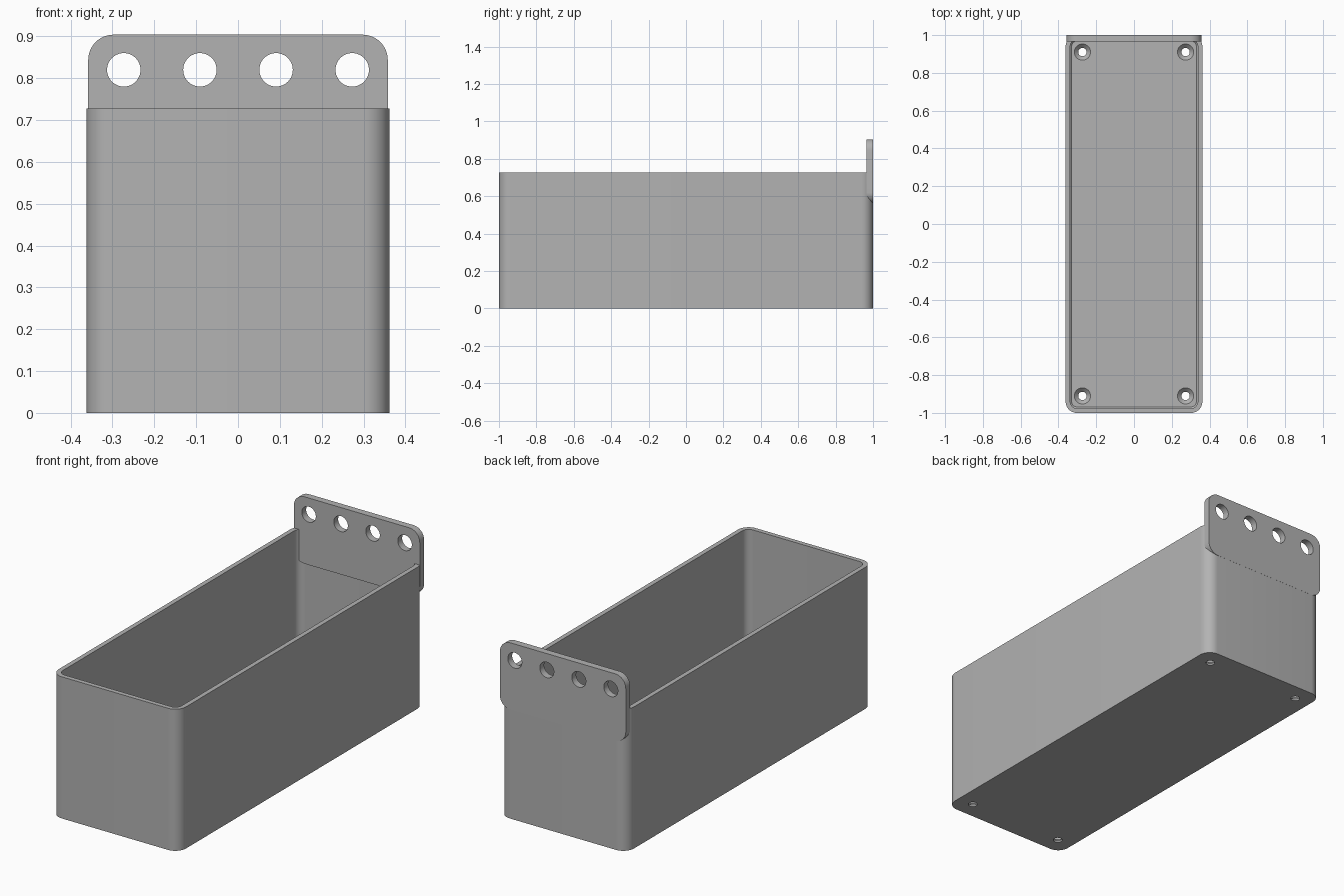
import bpy
import bmesh
from math import cos, sin, pi, radians
from mathutils import Matrix

cube = bpy.data.objects.get("Cube")
if cube:
    bpy.data.objects.remove(cube, do_unlink=True)

HALF_X, HALF_Y, RIM_Z = 0.362, 1.0, 0.728
WALL, FLOOR, CORNER = 0.024, 0.03, 0.06

grey = bpy.data.materials.new("plain grey")
grey.use_nodes = True
COLOUR = (0.45, 0.45, 0.45, 1)
grey.diffuse_color = COLOUR
grey.node_tree.nodes["Principled BSDF"].inputs["Base Color"].default_value = COLOUR


def rounded_rect(half_w, half_h, radius, steps=10):
    points = []
    for i, (sx, sy) in enumerate([(1, 1), (-1, 1), (-1, -1), (1, -1)]):
        for k in range(steps + 1):
            a = (i + k / steps) * pi / 2
            points.append((sx * (half_w - radius) + radius * cos(a),
                           sy * (half_h - radius) + radius * sin(a)))
    return points


def add_object(name, bm):
    bmesh.ops.recalc_face_normals(bm, faces=bm.faces)
    mesh = bpy.data.meshes.new(name)
    bm.to_mesh(mesh)
    bm.free()
    mesh.materials.append(grey)
    obj = bpy.data.objects.new(name, mesh)
    bpy.context.collection.objects.link(obj)
    return obj


def loft(bm, loops):
    """Skin equal-length loops and cap both ends."""
    rings = [[bm.verts.new(p) for p in loop] for loop in loops]
    n = len(rings[0])
    for a, b in zip(rings, rings[1:]):
        for i in range(n):
            j = (i + 1) % n
            bm.faces.new((a[i], a[j], b[j], b[i]))
    bm.faces.new(rings[0][::-1])
    bm.faces.new(rings[-1])


def cut(obj, cutter):
    cutter.hide_render = True
    mod = obj.modifiers.new("holes", "BOOLEAN")
    mod.operation = "DIFFERENCE"
    mod.solver = "EXACT"
    mod.object = cutter
    bpy.ops.object.select_all(action="DESELECT")
    bpy.context.view_layer.objects.active = obj
    obj.select_set(True)
    bpy.ops.object.modifier_apply(modifier=mod.name)
    bpy.data.objects.remove(cutter, do_unlink=True)
    bpy.ops.object.shade_smooth_by_angle(angle=radians(30))


# Open bin: outside skin, rim, inside skin and a softened floor edge
def level(inset, z):
    outline = rounded_rect(HALF_X - inset, HALF_Y - inset, CORNER - inset)
    return [(x, y, z) for x, y in outline]


bm = bmesh.new()
loft(bm, [level(0, 0), level(0, RIM_Z), level(WALL, RIM_Z),
          level(WALL, FLOOR + 0.008), level(WALL + 0.008, FLOOR)])
bin_body = add_object("bin_body", bm)

# Countersunk screw holes in the floor
bm = bmesh.new()
SCREW = [(0.022, -0.02), (0.022, FLOOR - 0.021), (0.043, FLOOR), (0.043, FLOOR + 0.02)]
for sx in (-1, 1):
    for sy in (-1, 1):
        loft(bm, [[(sx * 0.273 + r * cos(k * pi / 16), sy * 0.91 + r * sin(k * pi / 16), z)
                   for k in range(32)] for r, z in SCREW])
cut(bin_body, add_object("screw_cutter", bm))

# Hanging plate standing above the back wall
BOTTOM, TOP = 0.56, 0.904
mid, half = (TOP + BOTTOM) / 2, (TOP - BOTTOM) / 2
outline = rounded_rect(0.358, half, CORNER)
bm = bmesh.new()
loft(bm, [[(x, y, z + mid) for x, z in outline] for y in (0.965, HALF_Y + 0.0005)])
plate = add_object("hanging_plate", bm)

# Row of hanging holes
bm = bmesh.new()
for i in range(4):
    place = Matrix.Translation(((i - 1.5) * 0.182, 0.98, 0.82)) @ Matrix.Rotation(pi / 2, 4, "X")
    bmesh.ops.create_cone(bm, cap_ends=True, segments=48, radius1=0.04, radius2=0.04,
                          depth=0.2, matrix=place)
cut(plate, add_object("hole_cutter", bm))
